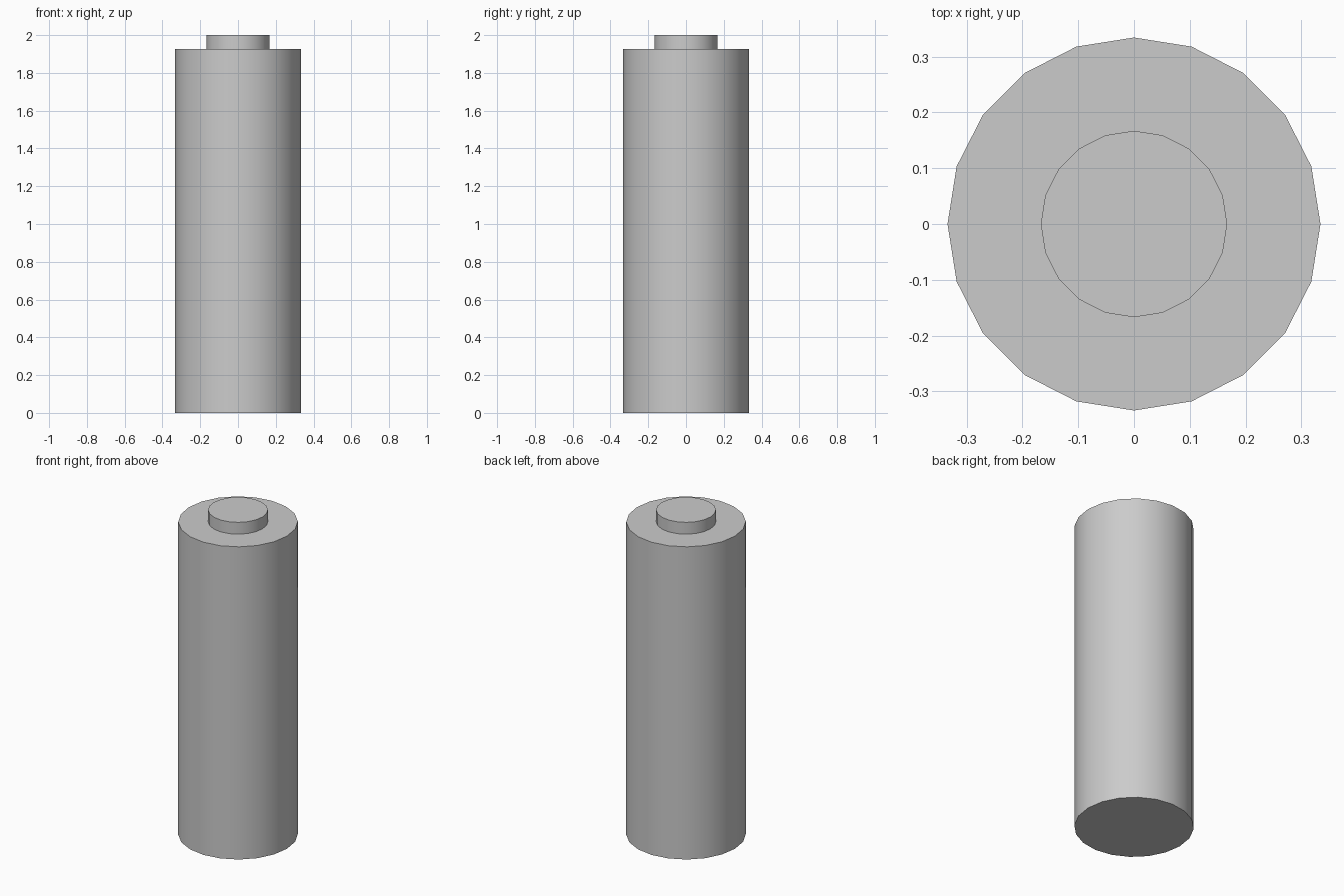
import bpy, bmesh, math

if "Cube" in bpy.data.objects:
    bpy.data.objects.remove(bpy.data.objects["Cube"])

SIDES = 20
# Stepped outline as (radius, height), bottom to top
PROFILE = [(0.334, 0.0), (0.334, 1.927), (0.167, 1.927), (0.167, 2.0)]

bm = bmesh.new()

# One ring of vertices per outline point
rings = []
for r, z in PROFILE:
    angles = [2 * math.pi * i / SIDES for i in range(SIDES)]
    rings.append([bm.verts.new((r * math.cos(a), r * math.sin(a), z)) for a in angles])

# Side wall, shoulder and terminal wall
for low, high in zip(rings, rings[1:]):
    for i in range(SIDES):
        j = (i + 1) % SIDES
        bm.faces.new((low[i], low[j], high[j], high[i]))

# Base and terminal top
bm.faces.new(rings[0][::-1])
bm.faces.new(rings[-1])

mesh = bpy.data.meshes.new("battery_cell")
bm.to_mesh(mesh)
bm.free()
cell = bpy.data.objects.new("battery_cell", mesh)
bpy.context.collection.objects.link(cell)

# Round walls smooth, rims sharp
bpy.context.view_layer.objects.active = cell
cell.select_set(True)
bpy.ops.object.shade_smooth_by_angle(angle=math.radians(30))
